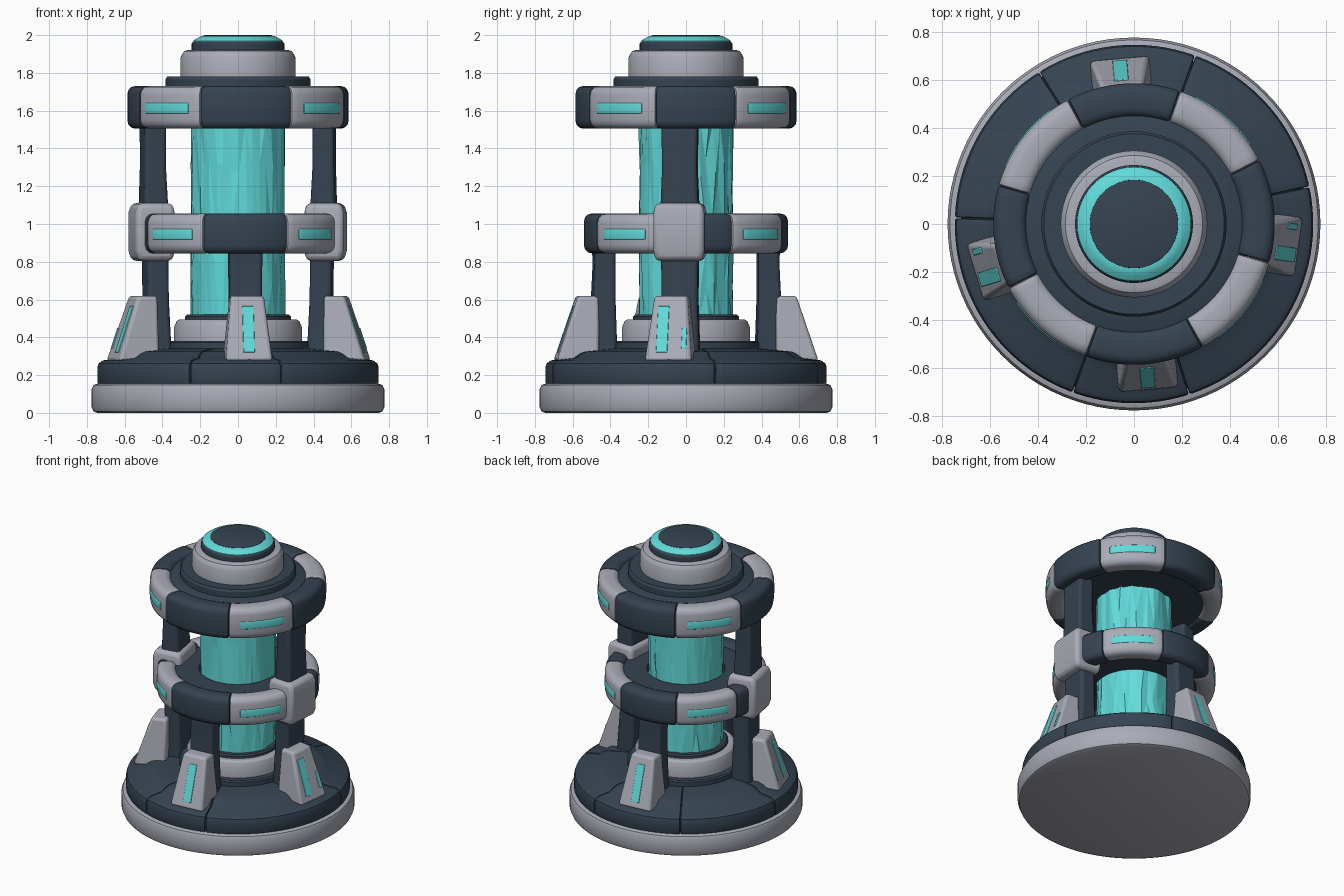
import bpy, bmesh, math, random
from mathutils import Matrix, Vector

if "Cube" in bpy.data.objects:
    bpy.data.objects.remove(bpy.data.objects["Cube"])

random.seed(4)


def material(name, rgb):
    m = bpy.data.materials.new(name)
    m.diffuse_color = (*rgb, 1)
    m.use_nodes = True
    m.node_tree.nodes["Principled BSDF"].inputs["Base Color"].default_value = m.diffuse_color
    return m


GREY = material("light_grey", (0.40, 0.41, 0.47))
DARK = material("dark_slate", (0.036, 0.056, 0.082))
TEAL = material("glowing_teal", (0.12, 0.70, 0.70))


def finish(bm, name, mat, bevel=0, smooth=True):
    bmesh.ops.recalc_face_normals(bm, faces=bm.faces)
    me = bpy.data.meshes.new(name)
    bm.to_mesh(me)
    bm.free()
    ob = bpy.data.objects.new(name, me)
    bpy.context.collection.objects.link(ob)
    me.materials.append(mat)
    if bevel:
        mod = ob.modifiers.new("bevel", "BEVEL")
        mod.width, mod.segments, mod.limit_method = bevel, 3, "ANGLE"
    if smooth:
        bpy.ops.object.select_all(action="DESELECT")
        ob.select_set(True)
        bpy.context.view_layer.objects.active = ob
        bpy.ops.object.shade_smooth_by_angle(angle=math.radians(32))
    return ob


def bridge(bm, a, b):
    for i in range(len(a)):
        j = (i + 1) % len(a)
        bm.faces.new((a[i], a[j], b[j], b[i]))


def lathe(name, profile, mat, n=96):
    """Solid of revolution from (radius, z) points, capped at both ends."""
    bm = bmesh.new()
    rings = [[bm.verts.new((r * math.cos(2 * math.pi * k / n), r * math.sin(2 * math.pi * k / n), z))
              for k in range(n)] for r, z in profile]
    for a, b in zip(rings, rings[1:]):
        bridge(bm, a, b)
    bm.faces.new(rings[0])
    bm.faces.new(rings[-1])
    return finish(bm, name, mat)


def arc(name, section, a0, a1, mat, inset=0.012):
    """Sweep a closed (radius, z) section between two angles, with softened ends."""
    bm = bmesh.new()
    c = sum((Vector(p) for p in section), Vector((0, 0))) / len(section)
    rmax = max(p[0] for p in section)
    soft = math.degrees(inset / rmax)
    n = max(4, int((a1 - a0) / 3))
    steps = [(a0, inset), (a0 + soft * 0.3, inset * 0.3)]
    steps += [(a0 + soft + (a1 - a0 - 2 * soft) * k / n, 0) for k in range(n + 1)]
    steps += [(a1 - soft * 0.3, inset * 0.3), (a1, inset)]
    rings = []
    for ang, d in steps:
        t = math.radians(ang)
        ring = []
        for p in section:
            v = Vector(p)
            v += (c - v).normalized() * d
            ring.append(bm.verts.new((v.x * math.cos(t), v.x * math.sin(t), v.y)))
        rings.append(ring)
    for a, b in zip(rings, rings[1:]):
        bridge(bm, a, b)
    bm.faces.new(rings[0])
    bm.faces.new(rings[-1])
    return finish(bm, name, mat)


def loft(name, ang, sections, mat, bevel=0.02, offset=0):
    """Stack of radial boxes (r_in, r_out, half_width, z) turned to an angle."""
    bm = bmesh.new()
    rings = [[bm.verts.new((r, offset + w, z)) for r, w in ((ri, -h), (ro, -h), (ro, h), (ri, h))]
             for ri, ro, h, z in sections]
    for a, b in zip(rings, rings[1:]):
        bridge(bm, a, b)
    bm.faces.new(rings[0])
    bm.faces.new(rings[-1])
    bm.transform(Matrix.Rotation(math.radians(ang), 4, "Z"))
    return finish(bm, name, mat, bevel)


def rounded(r0, r1, z0, z1, c):
    """Rounded rectangle section."""
    pts = []
    for cx, cz, s in ((r1 - c, z0 + c, -90), (r1 - c, z1 - c, 0), (r0 + c, z1 - c, 90), (r0 + c, z0 + c, 180)):
        for k in range(4):
            t = math.radians(s + 30 * k)
            pts.append((cx + c * math.cos(t), cz + c * math.sin(t)))
    return pts


# base disc and segmented plinth
lathe("base_disc", [(.745, 0), (.765, .008), (.775, .03), (.775, .125), (.765, .147), (.745, .155)], GREY)
lathe("plinth_core", [(.72, .15), (.72, .25), (.69, .27), (.4, .315)], DARK)
plinth = [(.3, .15), (.738, .15), (.745, .165), (.745, .24), (.738, .262), (.715, .278),
          (.62, .29), (.585, .315), (.56, .325), (.4, .34), (.3, .34)]
seams = [12, 70, 122, 178, 250, 288, 372]
for i, (a, b) in enumerate(zip(seams, seams[1:])):
    arc(f"plinth_segment_{i}", plinth, a + .15, b - .15, DARK, .01)

# collars under the glowing core
lathe("lower_collar_dark", [(.39, .32), (.39, .372), (.38, .38), (.3, .38)], DARK)
lathe("lower_collar_grey", [(.34, .37), (.34, .45), (.325, .485), (.31, .495), (.25, .495)], GREY)
lathe("lower_collar_ring", [(.28, .48), (.28, .51), (.27, .52), (.2, .52)], DARK)

# faceted glowing core with long uneven shards
bm = bmesh.new()
N = 40
rows = []
for z in (.5, .72, .95, 1.25, 1.53):
    row = []
    for k in range(N):
        t = 2 * math.pi * (k + random.uniform(-.25, .25)) / N
        r = random.uniform(.24, .255)
        zz = z if z in (.5, 1.53) else z + random.uniform(-.09, .09)
        row.append(bm.verts.new((r * math.cos(t), r * math.sin(t), zz)))
    rows.append(row)
for a, b in zip(rows, rows[1:]):
    bridge(bm, a, b)
bm.faces.new(rows[0])
bm.faces.new(rows[-1])
bmesh.ops.triangulate(bm, faces=bm.faces)
finish(bm, "glowing_core", TEAL, smooth=False)

# middle and upper segmented rings with curved light strips
cuts = [27, 71, 118, 164, 207, 250, 299, 344, 387]
for label, r0, r1, z0, z1 in (("middle", .41, .54, .845, 1.055), ("upper", .445, .585, 1.505, 1.73)):
    zm = (z0 + z1) / 2 - .005
    for i, (a, b) in enumerate(zip(cuts, cuts[1:])):
        grey = i % 2 == 0
        sec = rounded(r0, r1, z0, z1, .045 if grey else .04)
        arc(f"{label}_ring_segment_{i}", sec, a + .1, b - .1, GREY if grey else DARK)
        if grey:
            m = (a + b) / 2
            arc(f"{label}_ring_light_{i}", rounded(r1 - .03, r1 + .004, zm - .028, zm + .028, .006),
                m - 15, m + 15, TEAL, .004)
arc("middle_ring_inner_plate", [(.26, .87), (.44, .87), (.44, 1.03), (.26, 1.03)], 0, 360, DARK, 0)
lathe("upper_inner_plate", [(.2, 1.52), (.47, 1.52), (.47, 1.70), (.4, 1.725), (.2, 1.73)], DARK)

# stacked cap
lathe("cap_flange", [(.385, 1.72), (.385, 1.765), (.375, 1.78), (.2, 1.78)], DARK)
lathe("cap_drum", [(.305, 1.775), (.305, 1.88), (.295, 1.9), (.285, 1.915), (.265, 1.922), (.2, 1.922)], GREY)
lathe("cap_rim", [(.245, 1.915), (.245, 1.955), (.237, 1.967), (.15, 1.967)], DARK)
lathe("cap_light_ring", [(.238, 1.96), (.236, 1.97), (.215, 1.985), (.195, 1.995), (.17, 1.995)], TEAL)
lathe("cap_lid", [(.186, 1.985), (.183, 1.997), (.175, 2.0)], DARK)

# legs: the side pair reach the upper ring, the front and back pair stop at the middle ring
for name, post, foot, tall, flip in (("front", 275, 275, False, 0), ("back", 95, 95, False, 0),
                                     ("right", -4, -8, True, -1), ("left", 190, 197, True, 1)):
    if tall:
        loft(f"{name}_post", post, [(.37, .52, .105, .28), (.385, .50, .095, .6), (.39, .505, .1, .9),
                                    (.39, .52, .1, 1.1), (.40, .515, .092, 1.3), (.40, .515, .097, 1.55)], DARK)
        loft(f"{name}_clamp", post, [(.37, .555, .125, .805), (.36, .57, .135, .86),
                                     (.36, .57, .135, 1.06), (.37, .555, .125, 1.11)], GREY, .025)
    else:
        loft(f"{name}_post", post, [(.37, .52, .095, .28), (.38, .50, .085, .6),
                                    (.38, .49, .088, .8), (.38, .5, .092, .95)], DARK)
    loft(f"{name}_foot", foot, [(.47, .695, .125, .275), (.47, .58, .088, .62)], GREY, .018)
    # light strips lying on the sloped outer face
    lights = [(-.0, .03)] if not flip else [(.035 * flip, .03), (-.082 * flip, .013)]
    for k, (off, hw) in enumerate(lights):
        z0, z1 = (.32, .565) if k == 0 else (.34, .45)
        face = [.695 - (z - .275) * .115 / .345 for z in (z0, z1)]
        loft(f"{name}_foot_light_{k}", foot, [(face[0] - .02, face[0] + .004, hw, z0),
                                              (face[1] - .02, face[1] + .004, hw, z1)], TEAL, .003, off)
